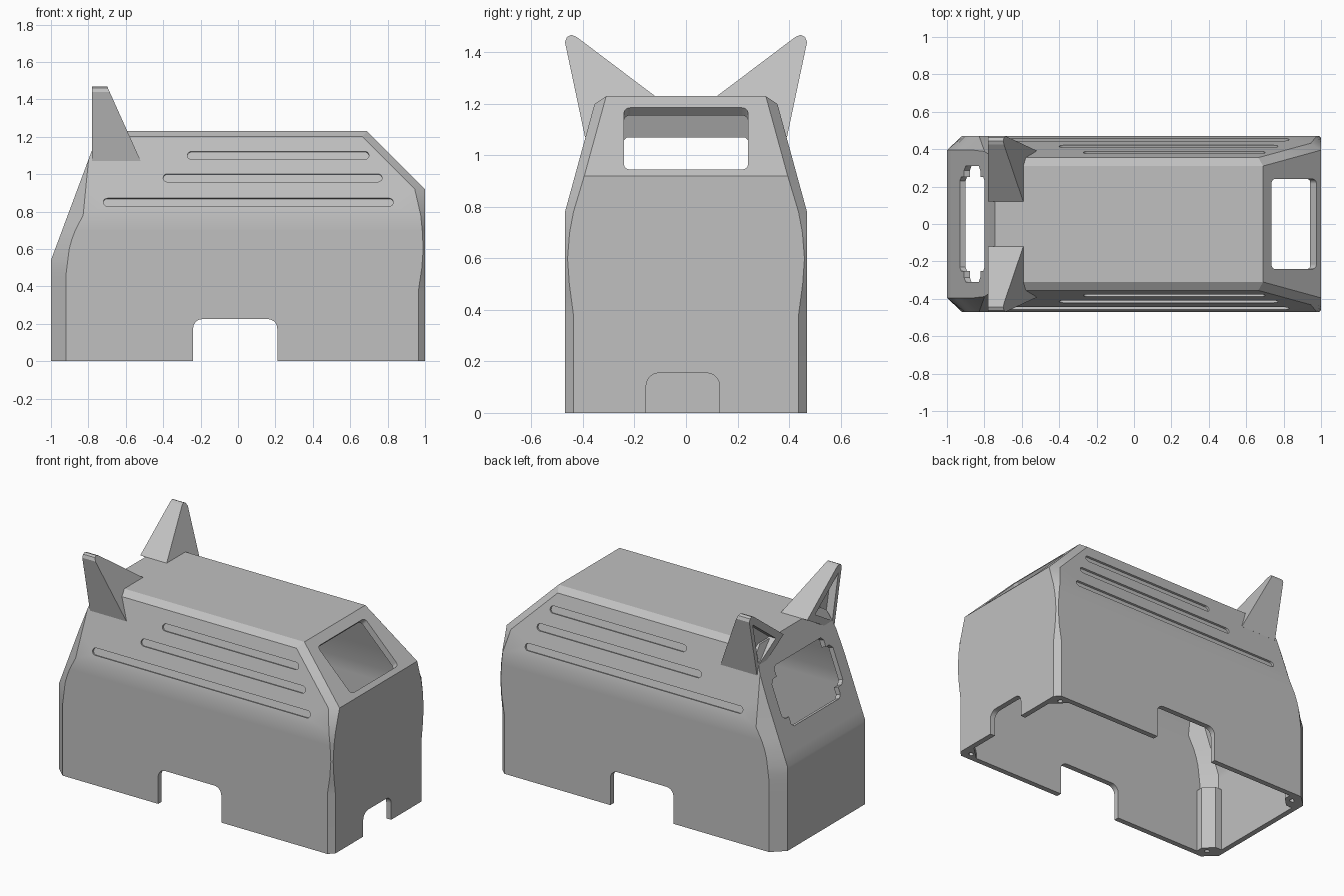
import bpy, bmesh, math
from mathutils import Vector

old = bpy.data.objects.get("Cube")
if old:
    bpy.data.objects.remove(old, do_unlink=True)

grey = bpy.data.materials.new("plain grey")
grey.use_nodes = True
colour = (0.53, 0.53, 0.53, 1)
grey.diffuse_color = colour
grey.node_tree.nodes["Principled BSDF"].inputs["Base Color"].default_value = colour

X, Y, Z = Vector((1, 0, 0)), Vector((0, 1, 0)), Vector((0, 0, 1))
WALL = 0.035


def finish(name, bm):
    bmesh.ops.remove_doubles(bm, verts=bm.verts, dist=0.0005)
    bmesh.ops.recalc_face_normals(bm, faces=bm.faces)
    mesh = bpy.data.meshes.new(name)
    bm.to_mesh(mesh)
    bm.free()
    mesh.materials.append(grey)
    obj = bpy.data.objects.new(name, mesh)
    bpy.context.collection.objects.link(obj)
    return obj


def loft(name, rings):
    bm = bmesh.new()
    loops = [[bm.verts.new(p) for p in ring] for ring in rings]
    for low, high in zip(loops, loops[1:]):
        for i in range(len(low)):
            j = (i + 1) % len(low)
            bm.faces.new((low[i], low[j], high[j], high[i]))
    bm.faces.new(loops[0])
    bm.faces.new(loops[-1])
    return finish(name, bm)


def prism(name, pts, origin, u, v, w, start, end):
    """Extrude a flat outline lying on the u, v axes along w."""
    o = Vector(origin)
    return loft(name, [[o + u * a + v * b + w * d for a, b in pts] for d in (start, end)])


def rounded(u0, u1, v0, v1, r, steps=5):
    pts = []
    corners = ((u1 - r, v1 - r), (u0 + r, v1 - r), (u0 + r, v0 + r), (u1 - r, v0 + r))
    for k, (cu, cv) in enumerate(corners):
        for s in range(steps + 1):
            a = (k + s / steps) * math.pi / 2
            pts.append((cu + r * math.cos(a), cv + r * math.sin(a)))
    return pts


def carve(obj, cutters, keep=False):
    for c in cutters:
        mod = obj.modifiers.new("cut", 'BOOLEAN')
        mod.operation, mod.solver, mod.object = 'DIFFERENCE', 'EXACT', c
    dg = bpy.context.evaluated_depsgraph_get()
    dg.update()
    result = bpy.data.meshes.new_from_object(obj.evaluated_get(dg))
    obj.modifiers.clear()
    obj.data = result
    if not keep:
        for c in cutters:
            bpy.data.objects.remove(c, do_unlink=True)


def interp(z, pts):
    if z <= pts[0][0]:
        return pts[0][1]
    for (a, p), (b, q) in zip(pts, pts[1:]):
        if z <= b:
            return p + (q - p) * (z - a) / (b - a)
    return pts[-1][1]


# Edge curves of the body, each as (height, position)
SIDE_Y = [(0.78, 0.47), (1.2, 0.355), (1.23, 0.31)]
END_Y = [(0.38, 0.437), (0.5, 0.453), (0.6, 0.46), (0.7, 0.452), (0.78, 0.437),
         (0.92, 0.395), (1.23, 0.31)]
SIDE_RIGHT = [(0.38, 0.965), (0.5, 0.983), (0.6, 0.99), (0.7, 0.985), (0.78, 0.977),
              (0.9, 0.965), (1.2, 0.665), (1.23, 0.69)]
SIDE_LEFT = [(0.46, -0.92), (0.62, -0.9), (0.7, -0.87), (0.78, -0.828), (1.08, -0.799)]
LEVELS = [0, 0.38, 0.46, 0.5, 0.54, 0.6, 0.65, 0.7, 0.78, 0.92, 1.08, 1.2, 1.23]


def ring(z, t=0):
    """Eight-sided cross-section with chamfered corners, shrunk by t."""
    xl = -1 + max(0, z - 0.54) * 0.373
    xsl = max(xl, interp(z, SIDE_LEFT)) if z < 1.08 else xl
    xr, xsr = min(1 - t, 1.92 - 1.7 * t - z), interp(z, SIDE_RIGHT) - t
    y = interp(z, SIDE_Y) - t
    yl, yr = min(0.395 - t, y), interp(z, END_Y) - t
    half = [(xr, yr), (min(xsr, xr), y), (xsl + t, y), (xl + t, yl)]
    return [(a, b, z) for a, b in half] + [(a, -b, z) for a, b in reversed(half)]


body = loft("body_shell", [ring(z) for z in LEVELS])
cavity = loft("cavity", [ring(z, WALL) for z in [-0.1] + LEVELS[1:-2] + [1.23 - WALL]])

# Ears: outline in the end plane, with a sloping face towards the roof
EAR = [(0.12, 1.23), (0.425, 1.46), (0.445, 1.468), (0.462, 1.46), (0.47, 1.44), (0.392, 1.07)]
POCKET = [(0.2, 1.235), (0.435, 1.412), (0.375, 1.13)]
for side, label in ((1, "back"), (-1, "front")):
    back = [(-0.78, side * y, z) for y, z in EAR]
    slope = [(-0.7 + (1.47 - z) * 0.45, side * y, z) for y, z in EAR]
    ear = loft(label + "_ear", [back, slope])
    pocket = prism("pocket", POCKET, (-0.78, 0, 0), Y * side, Z, X, -0.1, 0.05)
    carve(ear, [cavity], keep=True)
    carve(ear, [pocket])

# Windows, bottom openings and side grooves
cutters = [cavity]
up, out = Vector((-1, 0, 1)).normalized(), Vector((1, 0, 1)).normalized()
cutters.append(prism("window_cut", rounded(-0.24, 0.24, -0.17, 0.17, 0.025),
                     (0.855, 0, 1.065), Y, up, out, -0.1, 0.1))
up = Vector((0.373, 0, 1)).normalized()
out = Vector((-1, 0, 0.373)).normalized()
quarter = [(0.31, 0.1), (0.285, 0.125), (0.25, 0.125), (0.25, 0.17), (0.23, 0.19)]
half = quarter + [(-a, b) for a, b in reversed(quarter)]
cutters.append(prism("hatch_cut", half + [(a, -b) for a, b in reversed(half)],
                     (-0.865, 0, 0.902), Y, up, out, -0.1, 0.1))
cutters.append(prism("side_opening_cut", rounded(-0.24, 0.21, -0.2, 0.225, 0.05),
                     (0, 0, 0), X, Z, Y, -1, 1))
cutters.append(prism("end_opening_cut", rounded(-0.155, 0.13, -0.2, 0.155, 0.05),
                     (0, 0, 0), Y, Z, X, 0.9, 1.1))
for side in (1, -1):
    up = Vector((0, -0.115 * side, 0.42)).normalized()
    out = Vector((0, 0.42 * side, 0.115)).normalized()
    for x0, x1, z in ((-0.27, 0.7, 1.1), (-0.4, 0.77, 0.98), (-0.72, 0.83, 0.85)):
        y = side * interp(z, SIDE_Y)
        cutters.append(prism("groove_cut", rounded(x0, x1, -0.022, 0.022, 0.0215),
                             (0, y, z), X, up, out, -0.012, 0.05))
carve(body, cutters)

# Corner screw plates and posts inside the bottom rim
PLATE = [(0.965, 0.45), (0.86, 0.45), (0.965, 0.35)]
POST = [(-0.98, 0.4), (-0.91, 0.455), (-0.86, 0.455), (-0.86, 0.39), (-0.92, 0.33), (-0.98, 0.33)]
circle = rounded(-0.016, 0.016, -0.016, 0.016, 0.0155)
for side, label in ((1, "back"), (-1, "front")):
    for name, outline, top, hole in (("_screw_plate", PLATE, 0.04, (0.933, 0.418)),
                                     ("_screw_post", POST, 0.42, (-0.91, 0.4))):
        part = prism(label + name, outline, (0, 0, 0), X, Y * side, Z, 0, top)
        carve(part, [prism("screw_hole", circle, (hole[0], side * hole[1], 0),
                           X, Y, Z, -0.1, 0.03)])

# Smooth the gentle bends and keep the hard edges
bpy.ops.object.select_all(action='DESELECT')
body.select_set(True)
bpy.context.view_layer.objects.active = body
bpy.ops.object.shade_smooth_by_angle(angle=math.radians(24))
weighted = body.modifiers.new("even_shading", 'WEIGHTED_NORMAL')
weighted.keep_sharp = True
